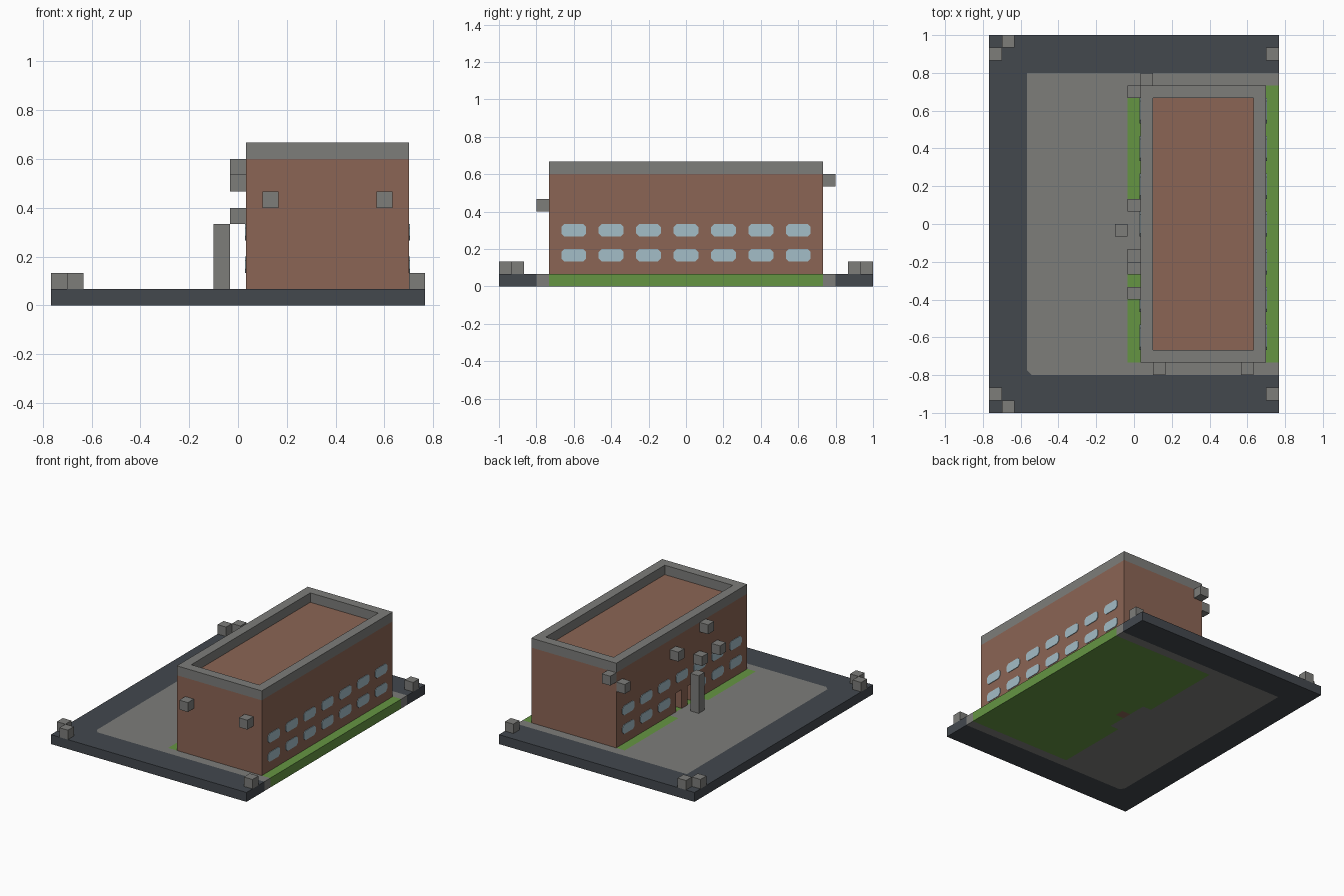
import bpy, bmesh

if "Cube" in bpy.data.objects:
    bpy.data.objects.remove(bpy.data.objects["Cube"], do_unlink=True)

U = 2 / 30  # one grid cell


def material(name, rgb):
    m = bpy.data.materials.new(name)
    m.use_nodes = True
    m.diffuse_color = (*rgb, 1)
    m.node_tree.nodes["Principled BSDF"].inputs["Base Color"].default_value = (*rgb, 1)
    return m


BRICK = material("brick brown", (0.26, 0.13, 0.09))
STONE = material("stone grey", (0.205, 0.205, 0.195))
ASPHALT = material("asphalt", (0.056, 0.065, 0.076))
GRASS = material("grass green", (0.13, 0.30, 0.055))
GLASS = material("window blue", (0.37, 0.51, 0.57))


def prism(name, outline, low, high, mat, axis="z"):
    """Extrude an outline in grid cells along z, or a (y, z) outline along x."""
    bm = bmesh.new()

    def place(p, h):
        x, y, z = (*p, h) if axis == "z" else (h, *p)
        return bm.verts.new(((x - 11.5) * U, (y - 15) * U, z * U))

    a = [place(p, low) for p in outline]
    b = [place(p, high) for p in outline]
    bm.faces.new(a[::-1])
    bm.faces.new(b)
    n = len(a)
    for i in range(n):
        j = (i + 1) % n
        bm.faces.new((a[i], a[j], b[j], b[i]))
    bmesh.ops.recalc_face_normals(bm, faces=bm.faces)
    mesh = bpy.data.meshes.new(name)
    bm.to_mesh(mesh)
    bm.free()
    mesh.materials.append(mat)
    ob = bpy.data.objects.new(name, mesh)
    bpy.context.collection.objects.link(ob)
    return ob


def block(name, x0, x1, y0, y1, z0, z1, mat):
    return prism(name, [(x0, y0), (x1, y0), (x1, y1), (x0, y1)], z0, z1, mat)


def cube(name, x, y, z):
    return block(name, x, x + 1, y, y + 1, z, z + 1, STONE)


# Ground: asphalt border, pavement and lawn fitted together
prism("asphalt_border", [(0, 0), (23, 0), (23, 3), (3.4, 3), (3, 3.4), (3, 27),
                         (23, 27), (23, 30), (0, 30)], 0, 1, ASPHALT)
prism("pavement", [(3.4, 3), (23, 3), (23, 4), (11, 4), (11, 12), (12, 12), (12, 17),
                   (11, 17), (11, 26), (23, 26), (23, 27), (3, 27), (3, 3.4)], 0, 1, STONE)
prism("lawn", [(11, 4), (23, 4), (23, 26), (11, 26), (11, 17), (12, 17), (12, 15),
               (13, 15), (13, 14), (12, 14), (12, 12), (11, 12)], 0, 1, GRASS)

# Walls; the entrance wall has two door openings with a post between
prism("entrance_wall", [(4, 1), (13, 1), (13, 3), (14, 3), (14, 0), (15, 0), (15, 3),
                        (16, 3), (16, 1), (26, 1), (26, 9), (4, 9)], 12, 13, BRICK, "x")
block("left_wall", 21, 22, 4, 26, 1, 9, BRICK)
block("front_wall", 13, 21, 4, 5, 1, 9, BRICK)
block("back_wall", 13, 21, 25, 26, 1, 9, BRICK)
block("roof", 13, 21, 5, 25, 8, 9, BRICK)

# Parapet ring
for side, x in (("right", 12), ("left", 21)):
    block(side + "_parapet", x, x + 1, 4, 26, 9, 10, STONE)
for side, y in (("front", 4), ("back", 25)):
    block(side + "_parapet", 13, 21, y, y + 1, 9, 10, STONE)


# Windows: thin plates with clipped corners, two rows on each long wall
def window(name, x, y, z):
    c, d = 0.25, 0.12
    outline = [(y - 1 + c, z), (y + 1 - c, z), (y + 1, z + c), (y + 1, z + 1 - c),
               (y + 1 - c, z + 1), (y - 1 + c, z + 1), (y - 1, z + 1 - c), (y - 1, z + c)]
    prism(name, outline, x - d / 2, x + d / 2, GLASS, "x")


for row, z in (("lower", 2), ("upper", 4)):
    for i in range(7):
        y = 6 + 3 * i
        window(f"{row}_left_window_{i + 1}", 22, y, z)
        if not (row == "lower" and y == 15):
            window(f"{row}_right_window_{i + 1}", 12, y, z)

# Entrance pillar and the small wall blocks
block("entrance_pillar", 10, 11, 14, 15, 1, 5, STONE)
for y, z in ((25, 7), (16, 7), (12, 5), (11, 8), (9, 5)):
    cube("entrance_wall_block", 11, y, z)
for x in (13, 20):
    cube("front_wall_block", x, 3, 6)
cube("back_wall_block", 12, 26, 8)

# Kerb blocks, mirrored front to back
for x, y in ((0, 1), (1, 0), (22, 1)):
    cube("front_kerb_block", x, y, 1)
    cube("back_kerb_block", x, 29 - y, 1)
